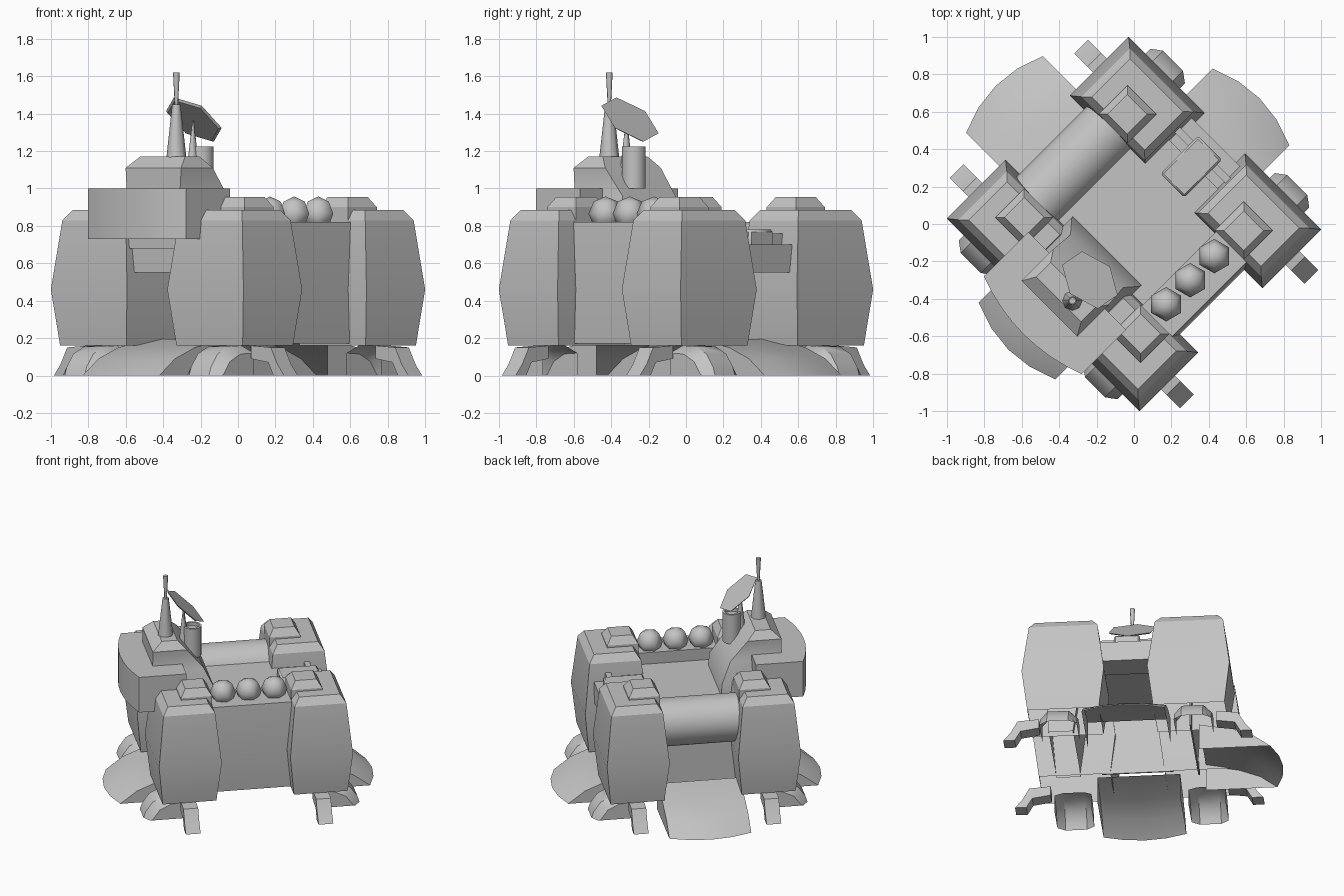
import bpy, bmesh, math
from mathutils import Matrix, Vector

if "Cube" in bpy.data.objects:
    bpy.data.objects.remove(bpy.data.objects["Cube"])

grey = bpy.data.materials.new("plain grey")
grey.use_nodes = True
colour = (0.55, 0.55, 0.55, 1)
grey.diffuse_color = colour
grey.node_tree.nodes["Principled BSDF"].inputs["Base Color"].default_value = colour

# The whole building stands diagonally on the ground
TURN = Matrix.Rotation(math.radians(45), 4, 'Z')


def finish(name, bm, bevel=0.0, smooth=30, hollow=False):
    bmesh.ops.recalc_face_normals(bm, faces=bm.faces)
    if hollow:
        floor = [f for f in bm.faces if f.normal.z < -.95]
        bmesh.ops.delete(bm, geom=floor, context='FACES')
    bm.transform(TURN)
    mesh = bpy.data.meshes.new(name)
    bm.to_mesh(mesh)
    bm.free()
    mesh.materials.append(grey)
    ob = bpy.data.objects.new(name, mesh)
    bpy.context.collection.objects.link(ob)
    if bevel:
        mod = ob.modifiers.new("Bevel", 'BEVEL')
        mod.width, mod.segments = bevel, 1
    bpy.ops.object.select_all(action='DESELECT')
    ob.select_set(True)
    bpy.context.view_layer.objects.active = ob
    bpy.ops.object.shade_smooth_by_angle(angle=math.radians(smooth))
    return ob


def skin(name, rings, **kw):
    """Join equal rings of points and cap both ends."""
    bm = bmesh.new()
    loops = [[bm.verts.new(p) for p in ring] for ring in rings]
    n = len(loops[0])
    for a, b in zip(loops, loops[1:]):
        for i in range(n):
            j = (i + 1) % n
            bm.faces.new((a[i], a[j], b[j], b[i]))
    bm.faces.new(loops[0])
    bm.faces.new(loops[-1])
    return finish(name, bm, **kw)


def shell(name, rows):
    """Curved sheet with side skirts down to the ground, open below and behind."""
    bm = bmesh.new()
    rows = [[bm.verts.new(p) for p in row] for row in rows]
    for a, b in zip(rows, rows[1:]):
        for k in range(len(a) - 1):
            bm.faces.new((a[k], a[k + 1], b[k + 1], b[k]))
    for row in (rows[0], rows[-1]):
        foot = row[0].co.copy()
        foot.z = 0
        bm.faces.new(row + [bm.verts.new(foot)])
    return finish(name, bm, smooth=40)


def stack(name, layers, **kw):
    """Loft rectangles given as x0, x1, y0, y1, z."""
    return skin(name, [[(a, c, z), (b, c, z), (b, d, z), (a, d, z)]
                       for a, b, c, d, z in layers], **kw)


def box(name, x0, x1, y0, y1, z0, z1, **kw):
    return stack(name, [(x0, x1, y0, y1, z0), (x0, x1, y0, y1, z1)], **kw)


def frustums(name, cx, cy, layers, sides):
    """Round upright part from radius and height pairs."""
    steps = [math.tau * i / sides for i in range(sides)]
    return skin(name, [[(cx + r * math.cos(t), cy + r * math.sin(t), z)
                        for t in steps] for r, z in layers], smooth=50)


# Roof plate and the walls between the towers, hollow underneath
box("roof_plate", -.45, .45, -.45, .42, .68, .73)
box("left_wall", -.29, -.28, -.25, .25, .16, .7)
box("back_wall", -.35, .35, .42, .43, .16, .7)
stack("front_wall", [(-.32, .32, -.57, -.4, .17), (-.32, .32, -.59, -.36, .46),
                     (-.32, .32, -.57, -.34, .82)], smooth=20, hollow=True)

# Long round roof drum at the back
drum = bmesh.new()
bmesh.ops.create_cone(drum, cap_ends=True, segments=20, radius1=.172, radius2=.172,
                      depth=.64, matrix=Matrix.Translation((0, .45, .65))
                      @ Matrix.Rotation(math.pi / 2, 4, 'Y'))
finish("roof_drum", drum)

# Four corner towers, each with a roof cap, a leg and a rounded pad
for su in (-1, 1):
    for sv in (-1, 1):
        side = ("left_" if su < 0 else "right_") + ("front_" if sv < 0 else "back_")
        cx, cy = su * .465, sv * .44

        def centred(x, y, hx, hy, z):
            return (x - hx, x + hx, y - hy, y + hy, z)

        stack(side + "tower", [centred(cx, cy, hx, hy, z) for hx, hy, z in
                               ((.19, .25, .16), (.222, .288, .46),
                                (.183, .24, .83), (.145, .2, .885))],
              smooth=20, hollow=True)
        stack(side + "roof_cap", [centred(su * .39, cy, h, h, z) for h, z in
                                  ((.11, .8), (.11, .9), (.075, .955))])
        # Stepped landing leg
        path = [(.62, .16), (.77, .15), (.82, .06), (.87, 0), (.79, 0),
                (.75, .07), (.62, .09)]
        skin(side + "leg", [[(x, sv * y, z) for y, z in path]
                            for x in (su * .47 - .052, su * .47 + .052)])
        # Rounded hollow pad
        outline = [(.52, .16), (.62, .155), (.7, .115), (.75, .045), (.765, 0)]
        shell(side + "pad", [[Vector((su * (x - inset), cy + sv * .03 + w, max(0, z - inset)))
                              for x, z in outline]
                             for w, inset in ((-.13, .04), (-.075, 0), (.075, 0), (.13, .04))])


# Curved ramps with bowed ends
def ramp(name, angle, reach):
    spin = Matrix.Rotation(angle, 3, 'Z')
    profile = [(-.5, .195), (-.27, .15), (-.12, .09), (0, 0)]
    rows = []
    for i in range(5):
        t = i / 2 - 1
        bow = .065 * (1 - t * t)
        rows.append([spin @ Vector((reach + a + bow * (1 + 2 * a), .29 * t, z))
                     for a, z in profile])
    shell(name, rows)


ramp("right_ramp", 0, .885)
ramp("back_ramp", math.pi / 2, .98)
ramp("left_ramp", math.pi, .885)

# Door lintels and the roof vent
for s, name in ((1, "right_lintel"), (-1, "left_lintel")):
    box(name, *sorted((s * .42, s * .62)), -.19, .19, .55, .7)
box("roof_vent", .29, .575, -.09, .09, .66, .78, bevel=.012)
box("right_rim", .5, .54, -.25, .25, .7, .76)

# Three storage globes on the front wall
for i in (-1, 0, 1):
    bm = bmesh.new()
    bmesh.ops.create_uvsphere(bm, u_segments=6, v_segments=4, radius=.092,
                              matrix=Matrix.Translation((i * .182, -.425, .865))
                              @ Matrix.Rotation(math.pi / 12, 4, 'Z'))
    finish("storage_globe", bm, smooth=70)

# Control cabin with its bowed front housing
arc = [(-.765 - .07 * (1 - t * t), .37 * t) for t in [i / 4 - 1 for i in range(9)]]
arc = [(-.43, -.37)] + arc + [(-.43, .37)]
skin("bowed_housing", [[(x, y, z) for x, y in arc] for z in (.73, 1.0)])
stack("control_cabin", [(-.64, -.2, -.26, .26, .68), (-.64, -.21, -.26, .26, .82),
                        (-.64, -.28, -.2, .2, .96), (-.64, -.4, -.21, .21, 1.11),
                        (-.57, -.46, -.17, .17, 1.17)])
for s in (-1, 1):
    box("cabin_bracket", -.42, -.3, s * .29 - .06, s * .29 + .06, .7, .86, bevel=.02)

# Mast, dish and exhaust pipe
frustums("mast", -.523, -.057, [(.055, 1.15), (.022, 1.45), (.009, 1.45), (.018, 1.62)], 8)
frustums("dish_stand", -.395, -.055, [(.04, 1.05), (.004, 1.36)], 8)
frustums("exhaust_pipe", -.335, -.06, [(.066, 1.0), (.066, 1.225), (.05, 1.225), (.05, 1.2)], 12)
dish = bmesh.new()
bmesh.ops.create_cone(dish, cap_ends=True, segments=6, radius1=.16, radius2=.175, depth=.01,
                      matrix=Matrix.Translation((-.382, -.045, 1.365))
                      @ Matrix.Rotation(math.radians(43), 4, 'Y')
                      @ Matrix.Rotation(math.radians(22), 4, 'Z'))
finish("dish", dish)
